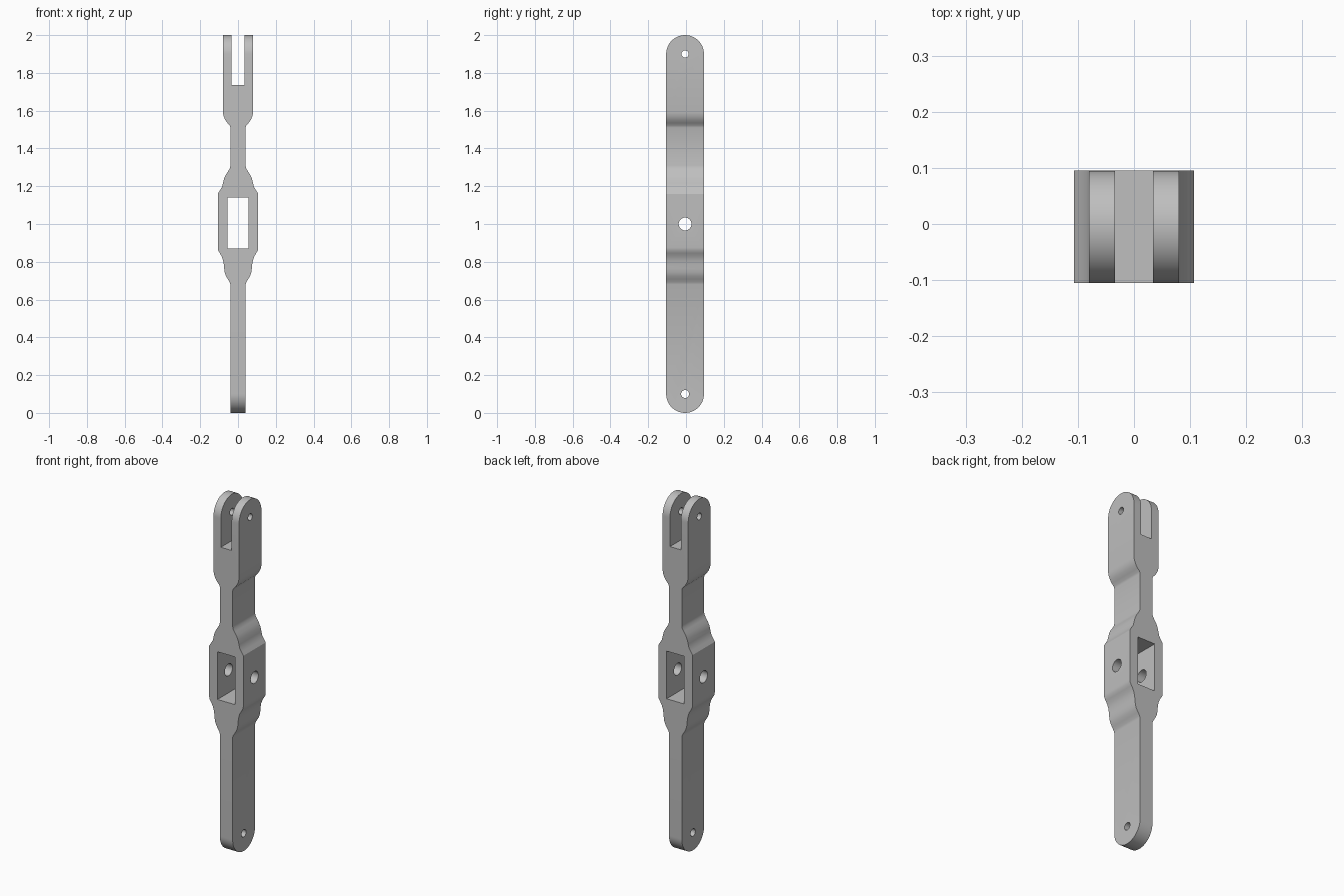
import bpy, bmesh, math
from mathutils import Vector

CY = -0.005          # depth centre of the bar
R = 0.1              # half depth and end radius

cube = bpy.data.objects.get("Cube")
if cube:
    bpy.data.objects.remove(cube, do_unlink=True)

grey = bpy.data.materials.new("light grey")
grey.use_nodes = True
grey.diffuse_color = (0.52, 0.52, 0.52, 1)
grey.node_tree.nodes["Principled BSDF"].inputs["Base Color"].default_value = grey.diffuse_color


def prism(name, points, sweep):
    """Closed outline of 3D points, swept along a vector."""
    bm = bmesh.new()
    face = bm.faces.new([bm.verts.new(p) for p in points])
    swept = bmesh.ops.extrude_face_region(bm, geom=[face])
    verts = [g for g in swept["geom"] if isinstance(g, bmesh.types.BMVert)]
    bmesh.ops.translate(bm, verts=verts, vec=Vector(sweep))
    bmesh.ops.recalc_face_normals(bm, faces=bm.faces)
    mesh = bpy.data.meshes.new(name)
    bm.to_mesh(mesh)
    bm.free()
    mesh.materials.append(grey)
    obj = bpy.data.objects.new(name, mesh)
    bpy.context.collection.objects.link(obj)
    return obj


def arc(z, radius, start, end, steps):
    angles = [start + (end - start) * i / steps for i in range(steps + 1)]
    return [(-0.3, CY + radius * math.cos(a), z + radius * math.sin(a)) for a in angles]


def box(name, half_width, low, high):
    corners = [(-half_width, low), (half_width, low), (half_width, high), (-half_width, high)]
    return prism(name, [(x, -0.3, z) for x, z in corners], (0, 0.6, 0))


def hole(name, z, radius):
    return prism(name, arc(z, radius, 0, 2 * math.pi, 32)[:-1], (0.6, 0, 0))


def combine(target, tool, operation):
    tool.hide_render = True
    mod = target.modifiers.new(tool.name, "BOOLEAN")
    mod.operation, mod.object, mod.solver = operation, tool, "EXACT"
    bpy.context.view_layer.objects.active = target
    bpy.ops.object.modifier_apply(modifier=mod.name)
    bpy.data.objects.remove(tool, do_unlink=True)


# Linkage bar: half silhouette mirrored in x, swept through the depth
half = [(0.04, 0), (0.04, 0.68), (0.044, 0.692), (0.054, 0.708), (0.064, 0.725), (0.07, 0.742),
        (0.073, 0.762), (0.075, 0.785), (0.079, 0.808), (0.086, 0.828), (0.096, 0.845),
        (0.105, 0.86), (0.107, 0.875), (0.107, 1.16), (0.096, 1.178), (0.085, 1.195),
        (0.08, 1.215), (0.074, 1.24), (0.064, 1.262), (0.052, 1.28), (0.043, 1.295),
        (0.04, 1.31), (0.04, 1.51), (0.044, 1.522), (0.056, 1.535), (0.068, 1.552),
        (0.076, 1.57), (0.08, 1.59), (0.08, 2)]
outline = half + [(-x, z) for x, z in reversed(half)]
bar = prism("linkage_bar", [(x, CY - R, z) for x, z in outline], (0, 2 * R, 0))

# Rounded ends
ends = arc(2 - R, R, 0, math.pi, 32) + arc(R, R, math.pi, 2 * math.pi, 32)
combine(bar, prism("rounded_ends", ends, (0.6, 0, 0)), "INTERSECT")

# Fork slot, centre window and pin holes
for cutter in (box("fork_slot", 0.034, 1.737, 2.2),
               box("centre_window", 0.055, 0.87, 1.14),
               hole("lower_pin_hole", 0.1, 0.021),
               hole("pivot_hole", 1.0, 0.034),
               hole("upper_pin_hole", 1.9, 0.019)):
    combine(bar, cutter, "DIFFERENCE")

bpy.ops.object.select_all(action="DESELECT")
bar.select_set(True)
bpy.context.view_layer.objects.active = bar
bpy.ops.object.shade_smooth_by_angle(angle=math.radians(28))
